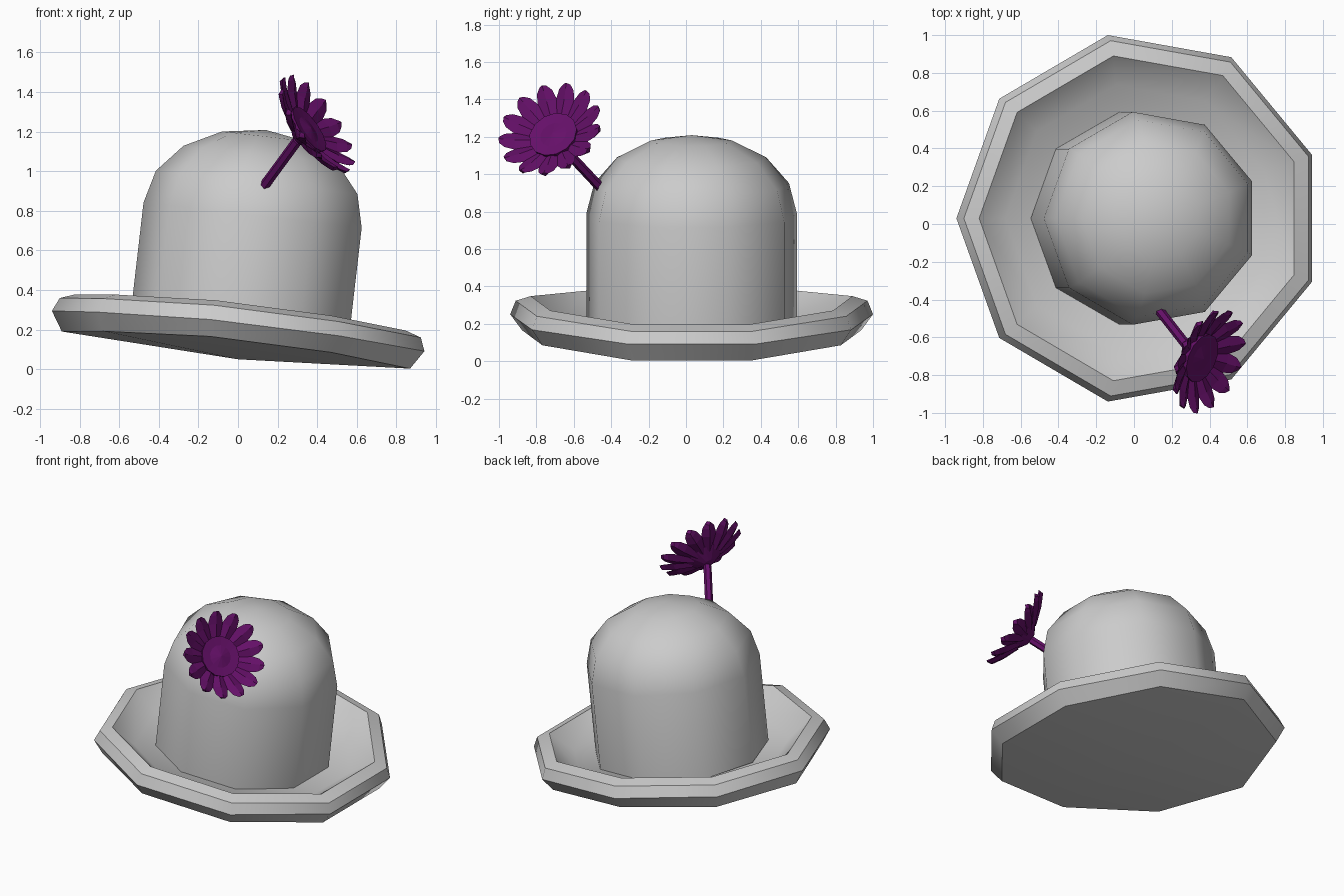
import bpy
from math import sin, cos, pi, radians
from mathutils import Vector, Matrix

if "Cube" in bpy.data.objects:
    bpy.data.objects.remove(bpy.data.objects["Cube"])


def make(name, verts, faces, mat=None, angle=None):
    me = bpy.data.meshes.new(name)
    me.from_pydata([tuple(v) for v in verts], [], faces)
    ob = bpy.data.objects.new(name, me)
    bpy.context.collection.objects.link(ob)
    if mat:
        me.materials.append(mat)
    bpy.ops.object.select_all(action='DESELECT')
    ob.select_set(True)
    bpy.context.view_layer.objects.active = ob
    bpy.ops.object.mode_set(mode='EDIT')
    bpy.ops.mesh.select_all(action='SELECT')
    bpy.ops.mesh.normals_make_consistent(inside=False)
    bpy.ops.object.mode_set(mode='OBJECT')
    if angle:
        bpy.ops.object.shade_smooth_by_angle(angle=radians(angle))
    return ob


def loft(rings, start, end):
    """Join equal rings of points, closing both ends with fans to a point."""
    n = len(rings[0])
    verts = [v for r in rings for v in r] + [start, end]
    faces = []
    for i in range(len(rings) - 1):
        for k in range(n):
            a, b = i * n + k, i * n + (k + 1) % n
            faces.append((a, b, b + n, a + n))
    last, s = (len(rings) - 1) * n, len(rings) * n
    for k in range(n):
        faces.append((s, (k + 1) % n, k))
        faces.append((s + 1, last + k, last + (k + 1) % n))
    return verts, faces


def circle(r, n, z=0.0, phase=pi):
    return [Vector((r * cos(phase + 2 * pi * k / n), r * sin(phase + 2 * pi * k / n), z))
            for k in range(n)]


# Brim: nine-sided rings, tilted and drooping along x
def brim_ring(r, cx, a, c):
    pts = []
    for p in circle(r, 9):
        x = cx + p.x * 0.985
        pts.append(Vector((x, p.y + 0.03, a - 0.108 * x - c * x * x)))
    return pts


rings = [brim_ring(0.921, 0.017, 0.152, 0.073),
         brim_ring(0.985, 0.03, 0.237, 0.05),
         brim_ring(0.955, 0.04, 0.311, 0.06),
         brim_ring(0.873, 0.04, 0.337, 0.07),
         brim_ring(0.717, 0.026, 0.20, 0.06)]
make("brim", *loft(rings, Vector((0, 0.03, 0.05)), Vector((0.03, 0.03, 0.19))), angle=42)

# Crown: nine-sided tube with a domed top, leaning with the brim
R, H = 0.572, 0.53
rings = [circle(R, 9, -0.07), circle(R, 9, H)]
for t in (22.5, 45, 67.5):
    rings.append(circle(R * cos(radians(t)), 9, H + 0.435 * sin(radians(t))))
verts, faces = loft(rings, Vector((0, 0, -0.07)), Vector((0, 0, H + 0.435)))
lean = Matrix.Translation((0.03, 0.03, 0.25)) @ Matrix.Rotation(radians(6.6), 4, 'Y')
make("crown", [lean @ v for v in verts], faces, angle=45)

# Flower material
purple = bpy.data.materials.new("purple")
purple.diffuse_color = (0.13, 0.005, 0.14, 1)
purple.use_nodes = True
purple.node_tree.nodes["Principled BSDF"].inputs["Base Color"].default_value = purple.diffuse_color

# Flower stem
base, tip = Vector((0.12, -0.44, 0.91)), Vector((0.30, -0.67, 1.155))
rot = (tip - base).to_track_quat('Z', 'Y')
rings = [[p + rot @ v for v in circle(0.026, 6)] for p in (base, tip)]
make("flower_stem", *loft(rings, base, tip), mat=purple)

# Flower head frame: local z points out of the face
normal = Vector((0.775, -0.33, 0.54)).normalized()
head = Matrix.Translation((0.335, -0.70, 1.195)) @ normal.to_track_quat('Z', 'Y').to_matrix().to_4x4()

# Flower hub: shallow cup with a slightly raised centre
rings = [circle(r, 13, z) for r, z in ((0.04, -0.05), (0.13, 0.005), (0.135, 0.035), (0.075, 0.03))]
verts, faces = loft(rings, Vector((0, 0, -0.055)), Vector((0, 0, 0.045)))
make("flower_hub", [head @ v for v in verts], faces, mat=purple)

# Petals: thirteen tapered, ridged leaves leaning forward
sections = [(0.10, 0.024, 0.000), (0.21, 0.055, 0.042), (0.262, 0.043, 0.070), (0.287, 0.02, 0.085)]
verts, faces = [], []
for k in range(13):
    spin = head @ Matrix.Rotation(2 * pi * k / 13, 4, 'Z')
    rings = [[Vector((r, -w, z)), Vector((r, 0, z - 0.022)),
              Vector((r, w, z)), Vector((r, 0, z + 0.014))] for r, w, z in sections]
    v, f = loft(rings, Vector((0.10, 0, 0)), Vector((0.289, 0, 0.085)))
    off = len(verts)
    verts += [spin @ p for p in v]
    faces += [tuple(i + off for i in q) for q in f]
make("petals", verts, faces, mat=purple)
